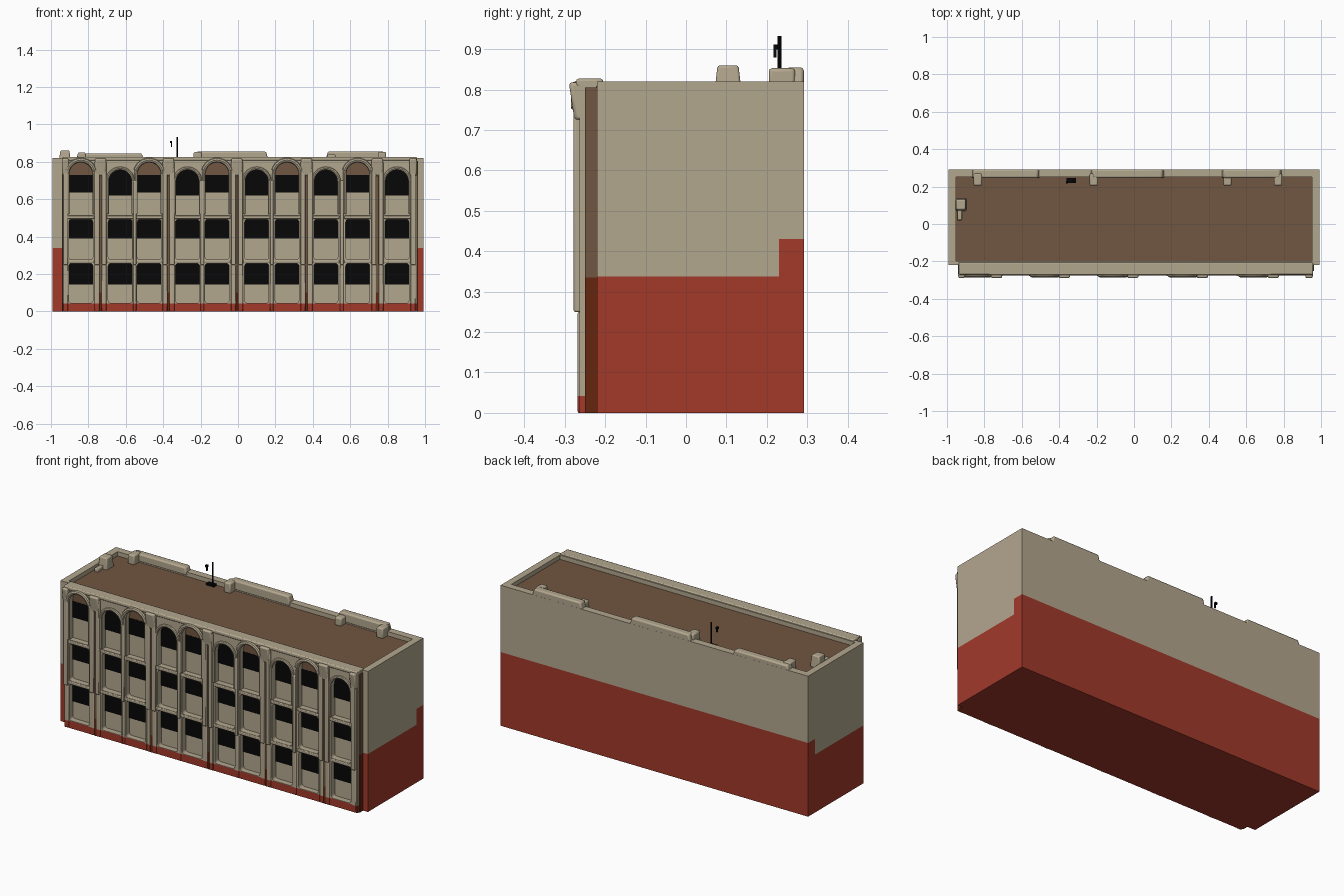
import bpy, bmesh, math
from mathutils import Matrix

if "Cube" in bpy.data.objects:
    bpy.data.objects.remove(bpy.data.objects["Cube"])


def mat(name, c):
    m = bpy.data.materials.new(name)
    m.diffuse_color = (*c, 1)
    m.use_nodes = True
    m.node_tree.nodes["Principled BSDF"].inputs["Base Color"].default_value = m.diffuse_color
    return m


BEIGE, RED, BROWN, BLACK, DARK_RED = range(5)
MATS = [mat("beige_stone", (0.45, 0.385, 0.272)), mat("red_paint", (0.36, 0.041, 0.023)),
        mat("brown_roof", (0.165, 0.092, 0.053)), mat("black_glass", (0.002, 0.002, 0.002)),
        mat("dark_red_brown", (0.13, 0.019, 0.005))]


def finish(bm, name, color=BEIGE, rule=None, cuts=(), bevel=0.0):
    """Cut the mesh at the colour borders, colour its faces, make the object."""
    for co, no in cuts:
        bmesh.ops.bisect_plane(bm, geom=bm.verts[:] + bm.edges[:] + bm.faces[:],
                               plane_co=co, plane_no=no)
    bm.normal_update()
    for f in bm.faces:
        f.material_index = rule(f.calc_center_median(), f.normal) if rule else color
    me = bpy.data.meshes.new(name)
    bm.to_mesh(me)
    bm.free()
    for m in MATS:
        me.materials.append(m)
    me.shade_smooth()
    me.set_sharp_from_angle(angle=math.radians(35))
    ob = bpy.data.objects.new(name, me)
    bpy.context.collection.objects.link(ob)
    if bevel:
        b = ob.modifiers.new("soft_edges", 'BEVEL')
        b.width, b.segments, b.limit_method = bevel, 2, 'ANGLE'
    return ob


def add_box(bm, x0, x1, y0, y1, z0, z1):
    m = Matrix.Translation(((x0 + x1) / 2, (y0 + y1) / 2, (z0 + z1) / 2)) @ \
        Matrix.Diagonal((x1 - x0, y1 - y0, z1 - z0, 1))
    return bmesh.ops.create_cube(bm, size=1, matrix=m)["verts"]


def box(name, dims, **kw):
    bm = bmesh.new()
    add_box(bm, *dims)
    return finish(bm, name, **kw)


def curve_bmesh(splines, extrude=0.0, bevel=0.0, cyclic=True, y=0.0):
    """Curve drawn in x/z, turned into a mesh standing at depth y."""
    cu = bpy.data.curves.new("outline", 'CURVE')
    cu.dimensions = '2D' if cyclic else '3D'
    cu.fill_mode = 'BOTH' if cyclic else 'FULL'
    cu.extrude, cu.bevel_depth, cu.bevel_resolution = extrude, bevel, 2
    for pts in splines:
        s = cu.splines.new('POLY')
        s.points.add(len(pts) - 1)
        for p, (x, z) in zip(s.points, pts):
            p.co = (x, z, 0, 1)
        s.use_cyclic_u = cyclic
    ob = bpy.data.objects.new("outline", cu)
    bpy.context.collection.objects.link(ob)
    bpy.context.view_layer.update()
    me = bpy.data.meshes.new_from_object(ob.evaluated_get(bpy.context.evaluated_depsgraph_get()))
    bm = bmesh.new()
    bm.from_mesh(me)
    bpy.data.objects.remove(ob)
    bpy.data.curves.remove(cu)
    bpy.data.meshes.remove(me)
    bm.transform(Matrix.Translation((0, y, 0)) @ Matrix.Rotation(math.pi / 2, 4, 'X'))
    bmesh.ops.remove_doubles(bm, verts=bm.verts[:], dist=1e-5)
    bmesh.ops.recalc_face_normals(bm, faces=bm.faces[:])
    return bm


def arc(cx, cz, r, a0, a1, n):
    return [(cx + r * math.cos(math.radians(a0 + (a1 - a0) * i / n)),
             cz + r * math.sin(math.radians(a0 + (a1 - a0) * i / n))) for i in range(n + 1)]


def rounded(cx, hw, z0, z1, r=0.014):
    return (arc(cx + hw - r, z1 - r, r, 0, 90, 3) + arc(cx - hw + r, z1 - r, r, 90, 180, 3)
            + arc(cx - hw + r, z0 + r, r, 180, 270, 3) + arc(cx + hw - r, z0 + r, r, 270, 360, 3))


def foot(c, n):          # red painted foot of the facade
    return RED if c.z < 0.042 else BEIGE


FOOT_CUT = [((0, 0, 0.042), (0, 0, 1))]


# --- main body with red lower walls; its top is the sunken brown roof
def body_rule(c, n):
    if n.z > 0.9:
        return BROWN
    return RED if c.z < (0.43 if c.y > 0.23 else 0.338) else BEIGE


ROOF = 0.795
box("building_body", (-0.993, 0.993, -0.22, 0.292, 0, ROOF), rule=body_rule,
    cuts=[((0, 0, 0.338), (0, 0, 1)), ((0, 0, 0.43), (0, 0, 1)), ((0, 0.23, 0), (0, 1, 0))])

# --- parapet ring around the roof
bm = curve_bmesh([[(-0.993, -0.22), (0.993, -0.22), (0.993, 0.292), (-0.993, 0.292)],
                  [(-0.953, -0.198), (0.953, -0.198), (0.953, 0.25), (-0.953, 0.25)]],
                 extrude=0.0125)
bm.transform(Matrix.Translation((0, 0, ROOF + 0.0125)) @ Matrix.Rotation(-math.pi / 2, 4, 'X'))
finish(bm, "parapet")

# --- facade slab with three rows of openings
CX = [-0.84, -0.63, -0.475, -0.27, -0.112, 0.10, 0.262, 0.47, 0.64, 0.85]
HW = 0.064
SPRING = [0.735 if i % 2 == 0 else 0.695 for i in range(10)]
outline = [(-0.937, 0), (0.957, 0), (0.957, 0.822), (-0.937, 0.822)]
holes = []
for cx, sp in zip(CX, SPRING):
    holes.append(rounded(cx, HW, 0.045, 0.257))
    holes.append(rounded(cx, HW, 0.277, 0.492))
    holes.append([(cx - HW, 0.515), (cx + HW, 0.515)] + arc(cx, sp, HW, 0, 180, 12))
bm = curve_bmesh([outline] + holes, extrude=0.0215, y=-0.2425)
finish(bm, "facade", rule=foot, cuts=FOOT_CUT)

# --- recessed wall panel behind the openings, brown strips at the facade ends
box("recessed_wall", (-0.93, 0.95, -0.23, -0.21, 0.0, 0.815), rule=foot, cuts=FOOT_CUT)
for side, x in (("left", -0.939), ("right", 0.959)):
    box(side + "_end_strip", (x - 0.003, x + 0.003, -0.25, -0.219, 0, 0.805),
        rule=lambda c, n: DARK_RED if c.z < 0.335 else BROWN, cuts=[((0, 0, 0.335), (0, 0, 1))])

# --- window panes and brown arch fields
glass, field = bmesh.new(), bmesh.new()
for i, cx in enumerate(CX):
    a, b = cx - HW - 0.004, cx + HW + 0.004
    rows = [(0.145, 0.262), (0.39, 0.497), (0.635, 0.73) if i % 2 == 0 else (0.62, 0.775)]
    for z0, z1 in rows:
        add_box(glass, a, b, -0.235, -0.228, z0, z1)
    if i % 2 == 0:
        add_box(field, a, b, -0.234, -0.228, 0.73, 0.81)
finish(glass, "window_panes", color=BLACK)
finish(field, "arch_fields", color=BROWN)

# --- raised arch mouldings
arches = [[(cx + HW + 0.006, 0.52)] + arc(cx, sp, HW + 0.006, 0, 180, 14) + [(cx - HW - 0.006, 0.52)]
          for cx, sp in zip(CX, SPRING)]
finish(curve_bmesh(arches, bevel=0.009, cyclic=False, y=-0.267), "arch_mouldings")

# --- hoods over the taller arches, projecting furthest
hoods = [arc(cx, 0.735, HW + 0.010, 15, 165, 12) for cx in CX[::2]]
finish(curve_bmesh(hoods, bevel=0.012, cyclic=False, y=-0.273), "arch_hoods")

# --- sills and floor bands
bm = bmesh.new()
for cx in CX:
    for z in (0.267, 0.504):
        add_box(bm, cx - HW - 0.008, cx + HW + 0.008, -0.271, -0.25, z - 0.009, z + 0.009)
finish(bm, "floor_bands", bevel=0.004)

# --- pilasters: paired ribs between pairs of bays, single ribs inside a pair
bm, groove = bmesh.new(), bmesh.new()


def rib(x, w, top):
    add_box(bm, x - w, x + w, -0.268, -0.24, 0, 0.25)
    add_box(bm, x - w, x + w, -0.278, -0.24, 0.25, top)


PAIRED = (-0.735, -0.372, -0.006, 0.366, 0.745)
for x in PAIRED:
    for s in (-1, 1):
        rib(x + s * 0.019, 0.013, 0.80)
    add_box(groove, x - 0.006, x + 0.006, -0.266, -0.26, 0, 0.725)
for x in (-0.553, -0.191, 0.181, 0.555):
    rib(x, 0.009, 0.70)
for x in (-0.922, 0.936):
    rib(x, 0.014, 0.81)
finish(bm, "pilasters", rule=foot, cuts=FOOT_CUT, bevel=0.004)
finish(groove, "pilaster_grooves", rule=lambda c, n: DARK_RED if c.z < 0.1 else BROWN,
       cuts=[((0, 0, 0.1), (0, 0, 1))])

# --- capitals and thin cornice
bm = bmesh.new()
for x, w in [(x, 0.03) for x in PAIRED] + [(-0.922, 0.018), (0.936, 0.02)]:
    for v in add_box(bm, x - w, x + w, -0.29, -0.24, 0.725, 0.818):
        if v.co.z < 0.75 and v.co.y < -0.27:
            v.co.y = -0.276
finish(bm, "capitals", bevel=0.008)
box("cornice", (-0.937, 0.957, -0.272, -0.205, 0.806, 0.827), bevel=0.006)

# --- raised rear parapet pieces, with inner buttresses
bm = bmesh.new()
for x0, x1, z in ((-0.87, -0.5, 0.845), (-0.235, 0.165, 0.855), (0.465, 0.795, 0.855)):
    for v in add_box(bm, x0, x1, 0.247, 0.2915, 0.80, z):
        if v.co.z > 0.82:
            v.co.x += 0.015 if v.co.x < (x0 + x1) / 2 else -0.015
for x, z in ((-0.835, 0.85), (-0.215, 0.853), (0.5, 0.84), (0.77, 0.853)):
    add_box(bm, x - 0.022, x + 0.022, 0.205, 0.27, 0.79, z)
finish(bm, "rear_parapet", bevel=0.008)

# --- small chimney and pipe
bm = bmesh.new()
for v in add_box(bm, -0.957, -0.895, 0.07, 0.138, 0.79, 0.86):
    if v.co.z > 0.83:
        v.co.x += 0.006 if v.co.x < -0.93 else -0.006
        v.co.y += 0.008 if v.co.y < 0.1 else -0.008
finish(bm, "chimney", bevel=0.006)
box("roof_pipe", (-0.945, -0.92, 0.02, 0.075, 0.79, 0.815), bevel=0.006)

# --- antenna with side piece and foot
bm = bmesh.new()
bmesh.ops.create_cone(bm, cap_ends=True, segments=8, radius1=0.005, radius2=0.005, depth=0.14,
                      matrix=Matrix.Translation((-0.325, 0.231, 0.863)))
add_box(bm, -0.359, -0.352, 0.217, 0.224, 0.88, 0.905)
add_box(bm, -0.364, -0.352, 0.216, 0.23, 0.9, 0.912)
add_box(bm, -0.36, -0.31, 0.22, 0.245, 0.79, 0.806)
finish(bm, "antenna", color=BLACK)
